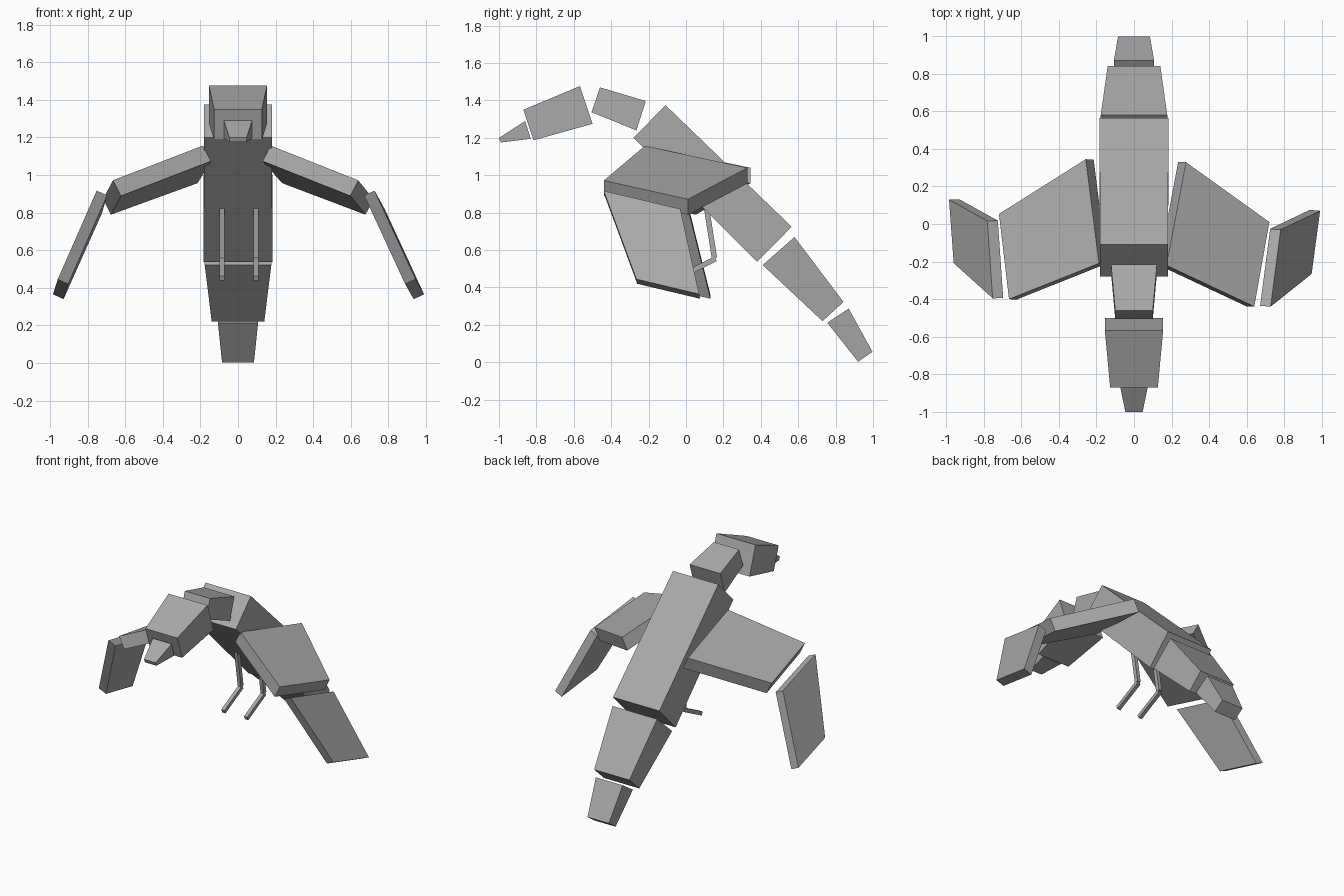
import bpy, bmesh
from mathutils import Vector, Matrix

if "Cube" in bpy.data.objects:
    bpy.data.objects.remove(bpy.data.objects["Cube"])

grey = bpy.data.materials.new("plain grey")
grey.diffuse_color = (0.4, 0.4, 0.4, 1)
grey.use_nodes = True
grey.node_tree.nodes["Principled BSDF"].inputs["Base Color"].default_value = grey.diffuse_color


def block(name, end_a, end_b):
    """Six-sided block between two matching four-corner loops."""
    bm = bmesh.new()
    a = [bm.verts.new(p) for p in end_a]
    b = [bm.verts.new(p) for p in end_b]
    bm.faces.new(a)
    bm.faces.new(b[::-1])
    for i in range(4):
        j = (i + 1) % 4
        bm.faces.new((a[j], a[i], b[i], b[j]))
    bmesh.ops.recalc_face_normals(bm, faces=bm.faces)
    mesh = bpy.data.meshes.new(name)
    bm.to_mesh(mesh)
    bm.free()
    mesh.materials.append(grey)
    obj = bpy.data.objects.new(name, mesh)
    bpy.context.collection.objects.link(obj)


def segment(name, front, back, x=0):
    """Tapered block: each end is (top y, top z, bottom y, bottom z, half width)."""
    def loop(ty, tz, by, bz, w):
        return [(x - w, ty, tz), (x + w, ty, tz), (x + w, by, bz), (x - w, by, bz)]
    block(name, loop(*front), loop(*back))


# Chain of separate blocks from beak to tail
segment("beak", (-1.0, 1.20, -0.99, 1.175, 0.046), (-0.86, 1.29, -0.83, 1.195, 0.075))
segment("head", (-0.87, 1.35, -0.815, 1.187, 0.127), (-0.567, 1.477, -0.5, 1.275, 0.155))
segment("neck", (-0.46, 1.47, -0.505, 1.337, 0.10), (-0.215, 1.397, -0.265, 1.24, 0.122))
segment("body", (-0.11, 1.375, -0.28, 1.20, 0.18), (0.565, 0.725, 0.38, 0.537, 0.184))
segment("tail_base", (0.58, 0.67, 0.41, 0.52, 0.177), (0.842, 0.323, 0.73, 0.22, 0.14))
segment("tail_tip", (0.87, 0.287, 0.755, 0.212, 0.107), (0.997, 0.056, 0.92, 0.003, 0.085))

# Wings: outer-face corners plus a thickness offset; the pair is turned slightly
turn = Matrix.Rotation(-0.03, 3, 'Z')
wing_parts = {
    "inner_wing": ([(0.18, -0.215, 1.157), (0.267, 0.337, 1.04),
                    (0.72, 0.032, 0.872), (0.653, -0.42, 0.972)], (-0.042, 0, -0.083)),
    "outer_wing": ([(0.74, -0.418, 0.917), (0.781, -0.007, 0.82),
                    (0.988, 0.10, 0.365), (0.953, -0.237, 0.445)], (-0.056, 0.003, -0.025)),
}
for side, s in (("right", 1), ("left", -1)):
    flip = Matrix.Diagonal((s, 1, 1))
    for name, (corners, offset) in wing_parts.items():
        top = [turn @ flip @ Vector(c) for c in corners]
        low = [turn @ flip @ (Vector(c) + Vector(offset)) for c in corners]
        block(f"{side}_{name}", top, low)

# Thin bent legs
for side, x in (("right", 0.096), ("left", -0.085)):
    segment(side + "_upper_leg", (0.09, 0.86, 0.118, 0.866, 0.013),
            (0.138, 0.555, 0.166, 0.561, 0.013), x)
    segment(side + "_lower_leg", (-0.05, 0.463, -0.039, 0.438, 0.013),
            (0.152, 0.566, 0.164, 0.541, 0.013), x)
